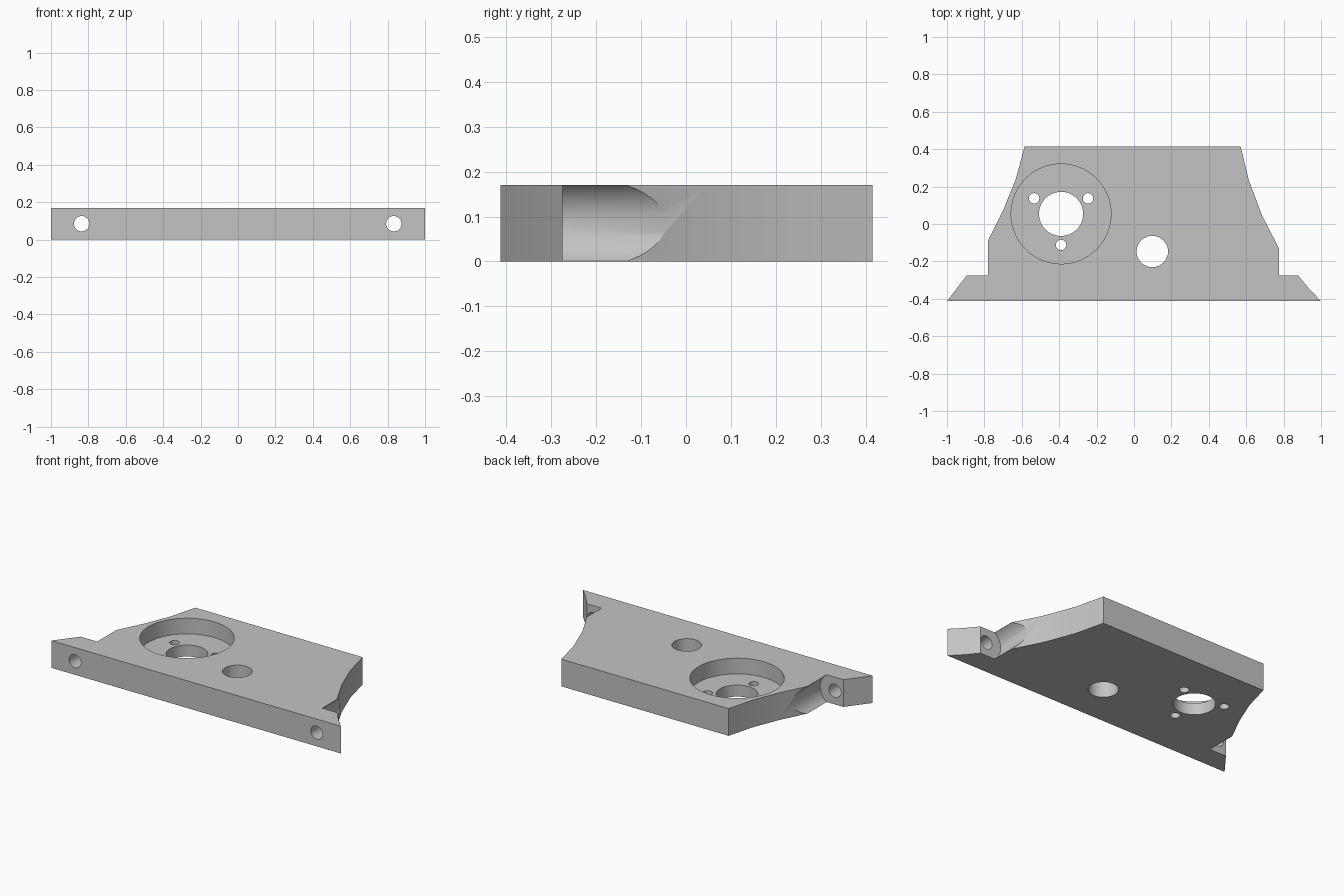
import bpy
import bmesh
from math import pi
from mathutils import Matrix, Vector

if "Cube" in bpy.data.objects:
    bpy.data.objects.remove(bpy.data.objects["Cube"], do_unlink=True)

THICK = 0.17
MID = THICK / 2

grey = bpy.data.materials.new("plain grey")
grey.use_nodes = True
colour = (0.55, 0.55, 0.55, 1)
grey.diffuse_color = colour
grey.node_tree.nodes["Principled BSDF"].inputs["Base Color"].default_value = colour


def add_object(name, bm):
    bmesh.ops.recalc_face_normals(bm, faces=bm.faces)
    mesh = bpy.data.meshes.new(name)
    bm.to_mesh(mesh)
    bm.free()
    obj = bpy.data.objects.new(name, mesh)
    bpy.context.collection.objects.link(obj)
    mesh.materials.append(grey)
    return obj


def drill(body, name, radius, start, end, sides=48):
    """Cut a round hole from start to end out of the body."""
    start, end = Vector(start), Vector(end)
    axis = end - start
    turn = Matrix.Rotation(-pi / 2, 4, "X") if abs(axis.y) > abs(axis.z) else Matrix()
    bm = bmesh.new()
    bmesh.ops.create_cone(bm, cap_ends=True, segments=sides, radius1=radius,
                          radius2=radius, depth=axis.length,
                          matrix=Matrix.Translation((start + end) / 2) @ turn)
    cutter = add_object(name, bm)
    cutter.hide_render = True
    mod = body.modifiers.new(name, "BOOLEAN")
    mod.operation = "DIFFERENCE"
    mod.solver = "EXACT"
    mod.object = cutter
    bpy.context.view_layer.objects.active = body
    bpy.ops.object.modifier_apply(modifier=mod.name)
    bpy.data.objects.remove(cutter, do_unlink=True)


# Plate outline with front flanges, shoulders and bowed sides
right_side = [(1, -0.413), (0.935, -0.345), (0.875, -0.272), (0.775, -0.272),
              (0.775, -0.13), (0.685, 0.045), (0.615, 0.23), (0.57, 0.415)]
left_side = [(-0.585, 0.415), (-0.632, 0.24), (-0.697, 0.08), (-0.782, -0.09),
             (-0.782, -0.272), (-0.892, -0.272), (-1, -0.413)]
bm = bmesh.new()
base = bm.faces.new([bm.verts.new((x, y, 0)) for x, y in right_side + left_side])
walls = bmesh.ops.extrude_face_region(bm, geom=[base], use_keep_orig=True)
top_verts = [v for v in walls["geom"] if isinstance(v, bmesh.types.BMVert)]
bmesh.ops.translate(bm, vec=(0, 0, THICK), verts=top_verts)
plate = add_object("mounting_plate", bm)

# Side scoops behind the flanges, and the screw holes that open into them
for side, x in (("left", 0.833), ("right", -0.836)):
    drill(plate, side + "_scoop", 0.102, (x, -0.275, MID), (x, 0.2, MID), 64)
    drill(plate, side + "_screw_hole", 0.041, (x, -0.5, MID), (x, -0.2, MID), 32)

# Round recess with its central bore and three bolt holes
cx, cy = -0.39, 0.054
drill(plate, "recess", 0.267, (cx, cy, 0.072), (cx, cy, 0.3), 96)
drill(plate, "central_bore", 0.118, (cx, cy, -0.1), (cx, cy, 0.3), 64)
for dx, dy in ((-0.144, 0.083), (0.144, 0.083), (0, -0.166)):
    drill(plate, "bolt_hole", 0.028, (cx + dx, cy + dy, -0.1), (cx + dx, cy + dy, 0.3), 24)

# Plain through hole
drill(plate, "through_hole", 0.084, (0.098, -0.147, -0.1), (0.098, -0.147, 0.3))

# Smooth curved walls, keep the rims sharp
bpy.ops.object.select_all(action="DESELECT")
plate.select_set(True)
bpy.context.view_layer.objects.active = plate
bpy.ops.object.shade_smooth_by_angle(angle=pi / 6)
